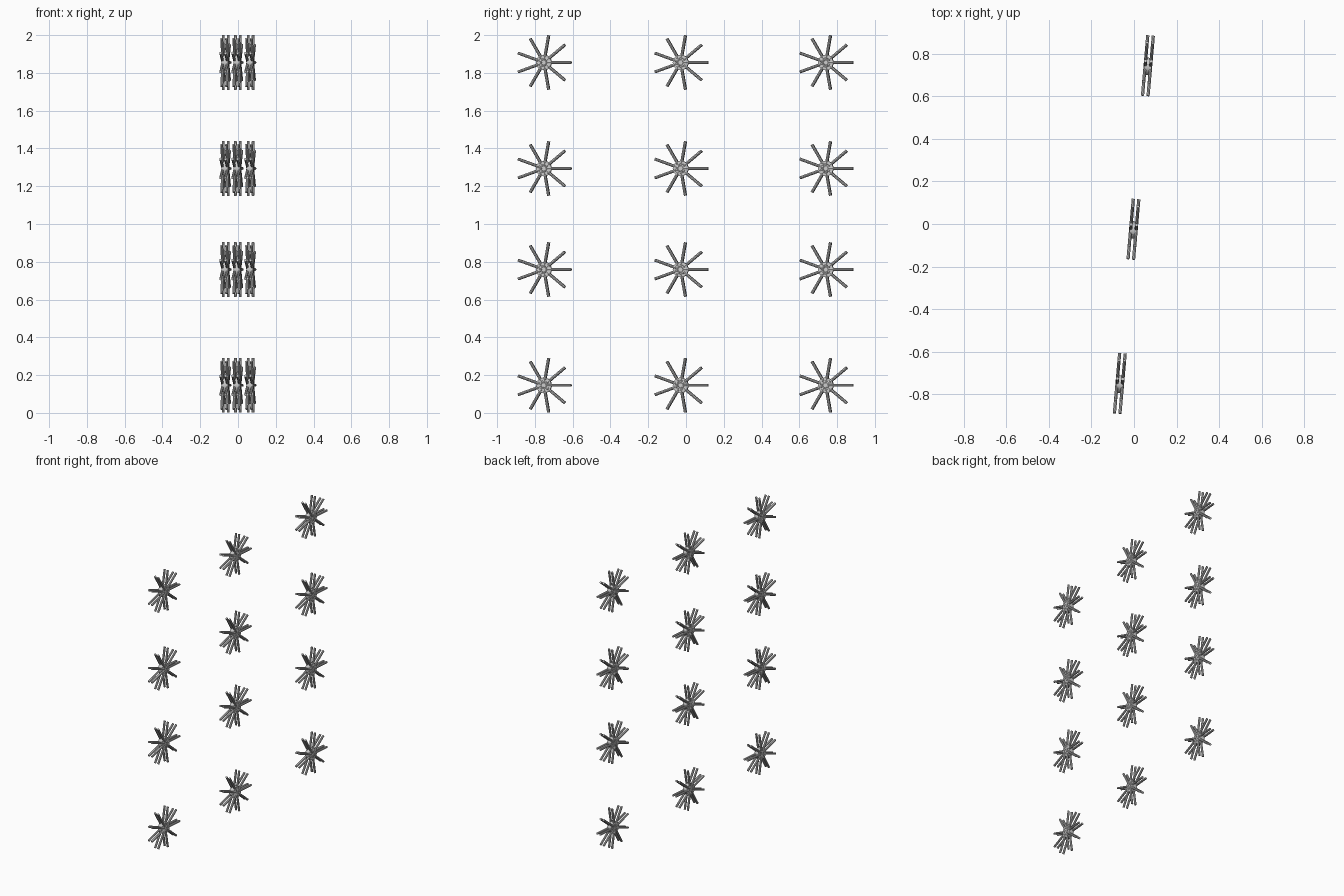
import bpy, bmesh
from math import radians, cos, sin, pi
from mathutils import Matrix

if "Cube" in bpy.data.objects:
    bpy.data.objects.remove(bpy.data.objects["Cube"])

TILT = radians(-5)
R, ROD, GAP, HUB = 0.146, 0.0075, 0.013, 0.041


def wheel_mesh():
    bm = bmesh.new()
    for x in (-GAP, GAP):
        # nine rods per layer
        for i in range(9):
            m = (Matrix.Translation((x, 0, 0)) @ Matrix.Rotation(i * 2 * pi / 9, 4, 'X')
                 @ Matrix.Translation((0, (R + 0.01) / 2, 0)) @ Matrix.Rotation(pi / 2, 4, 'X'))
            bmesh.ops.create_cone(bm, cap_ends=True, segments=8, radius1=ROD, radius2=ROD,
                                  depth=R - 0.01, matrix=m)
    # hub drum
    bmesh.ops.create_cone(bm, cap_ends=True, segments=24, radius1=HUB, radius2=HUB,
                          depth=2 * GAP + 0.008, matrix=Matrix.Rotation(pi / 2, 4, 'Y'))
    me = bpy.data.meshes.new("spoked_wheel")
    bm.to_mesh(me)
    bm.free()
    return me


# three columns of four wheels
mesh = wheel_mesh()
for x, y in ((-0.067, -0.752), (-0.003, -0.028), (0.065, 0.74)):
    for z in (0.146, 0.759, 1.294, 1.855):
        ob = bpy.data.objects.new("spoked_wheel", mesh)
        ob.location = (x, y, z)
        ob.rotation_euler = (0, 0, TILT)
        bpy.context.collection.objects.link(ob)
        ob.select_set(True)
        bpy.context.view_layer.objects.active = ob
bpy.ops.object.shade_smooth_by_angle()
